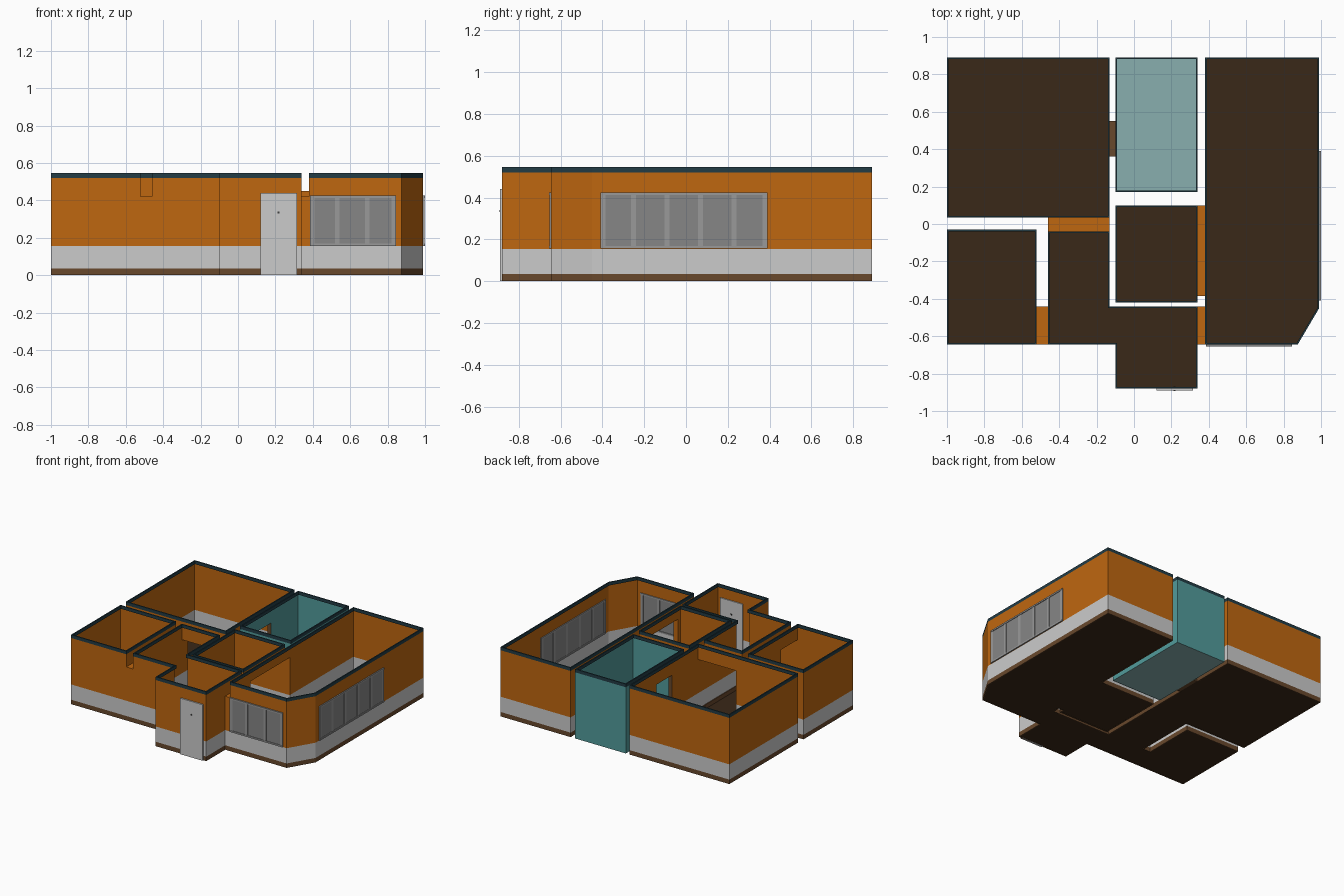
import bpy, bmesh
from mathutils import Vector

if "Cube" in bpy.data.objects:
    bpy.data.objects.remove(bpy.data.objects["Cube"])


def material(name, rgb):
    m = bpy.data.materials.new(name)
    m.diffuse_color = (*rgb, 1)
    m.use_nodes = True
    m.node_tree.nodes["Principled BSDF"].inputs["Base Color"].default_value = m.diffuse_color
    return m


ORANGE = material("orange_paint", (0.52, 0.135, 0.005))
BROWN = material("brown_skirting", (0.14, 0.065, 0.025))
FLOOR = material("dark_floor", (0.042, 0.021, 0.009))
CROWN = material("dark_crown", (0.016, 0.045, 0.06))
TEAL = material("teal_tile", (0.085, 0.33, 0.33))
PALE = material("pale_teal_floor", (0.25, 0.43, 0.43))
PANE = material("window_pane", (0.24, 0.24, 0.24))
FRAME = material("window_frame", (0.32, 0.32, 0.32))
METAL = material("dark_metal", (0.05, 0.05, 0.05))

TOP, CROWN_Z, WAIST, SKIRT = 0.545, 0.52, 0.155, 0.035


def finish(name, bm, mat):
    bmesh.ops.remove_doubles(bm, verts=bm.verts, dist=1e-5)
    me = bpy.data.meshes.new(name)
    bm.to_mesh(me)
    bm.free()
    ob = bpy.data.objects.new(name, me)
    bpy.context.collection.objects.link(ob)
    if mat:
        me.materials.append(mat)
    return ob


def sheets(name, mat, segs, thick=0):
    """Upright sheets along (p, q, z0, z1); thickness grows inward."""
    bm = bmesh.new()
    for p, q, z0, z1 in segs:
        bm.faces.new([bm.verts.new(v) for v in
                      ((*p, z0), (*q, z0), (*q, z1), (*p, z1))])
    ob = finish(name, bm, mat)
    if thick:
        mod = ob.modifiers.new("thickness", 'SOLIDIFY')
        mod.thickness, mod.offset, mod.use_even_offset = thick, -1, True


def flat(name, mat, pts, z):
    bm = bmesh.new()
    bm.faces.new([bm.verts.new((*p, z)) for p in pts])
    finish(name, bm, mat)


def box(name, mat, lo, hi):
    bm = bmesh.new()
    bmesh.ops.create_cube(bm, size=1)
    lo, hi = Vector(lo), Vector(hi)
    for v in bm.verts:
        v.co = (lo + hi) / 2 + v.co * (hi - lo)
    return finish(name, bm, mat)


def rect(x0, y0, x1, y1):
    return [(x0, y0), (x1, y0), (x1, y1), (x0, y1)]


# passages: name, axis walked along, (x0, y0, x1, y1), lintel height
PASSAGES = [
    ("bath_passage", 0, (-0.13, 0.36, -0.10, 0.55), 0.42),
    ("living_passage", 1, (-0.46, -0.04, -0.13, 0.035), 0.42),
    ("bedroom_passage", 0, (-0.52, -0.645, -0.46, -0.44), 0.42),
    ("entry_passage", 0, (0.34, -0.645, 0.38, -0.44), 0.42),
    ("kitchen_passage", 0, (0.34, -0.385, 0.38, 0.10), 0.45),
]


def split_edge(p, q):
    """Yield (a, b, opening_top) pieces of a wall edge."""
    for axis in (0, 1):
        if abs(p[axis] - q[axis]) > 1e-4:
            continue
        o = 1 - axis
        lo, hi = min(p[o], q[o]), max(p[o], q[o])
        cuts = []
        for _, ax, r, top in PASSAGES:
            if ax == axis and min(abs(p[axis] - r[axis]), abs(p[axis] - r[axis + 2])) < 1e-4:
                a, b = max(lo, r[o]), min(hi, r[o + 2])
                if b - a > 1e-4:
                    cuts.append((a, b, top))
        parts, at = [], lo
        for a, b, top in sorted(cuts):
            parts += [(at, a, 0), (a, b, top)]
            at = b
        parts.append((at, hi, 0))
        for a, b, top in parts:
            if b - a > 1e-4:
                if q[o] < p[o]:
                    a, b = b, a
                ends = [(p[0], t) if axis == 0 else (t, p[1]) for t in (a, b)]
                yield ends[0], ends[1], top
        return
    yield p, q, 0


def band(name, mat, poly, z0, z1, thick=0):
    segs = []
    for p, q in zip(poly, poly[1:] + poly[:1]):
        segs += [(a, b, max(z0, top), z1) for a, b, top in split_edge(p, q) if top < z1]
    sheets(name, mat, segs, thick)


# rooms, outlines counter-clockwise
ROOMS = {
    "living_room": rect(-1, 0.035, -0.13, 0.89),
    "bedroom": rect(-1, -0.645, -0.52, -0.03),
    "hall": [(-0.46, -0.645), (-0.10, -0.645), (-0.10, -0.88), (0.34, -0.88),
             (0.34, -0.44), (-0.13, -0.44), (-0.13, -0.04), (-0.46, -0.04)],
    "kitchen": rect(-0.10, -0.42, 0.34, 0.10),
    "bathroom": rect(-0.10, 0.17, 0.34, 0.89),
    "long_room": [(0.38, -0.645), (0.875, -0.645), (0.99, -0.45), (0.99, 0.89), (0.38, 0.89)],
}
for name, poly in ROOMS.items():
    wet = name == "bathroom"
    flat(name + "_floor", PALE if wet else FLOOR, poly, 0.002)
    band(name + "_crown", CROWN, poly, CROWN_Z, TOP, 0.009)
    if wet:
        band(name + "_wall", TEAL, poly, 0, CROWN_Z)
    else:
        band(name + "_skirting", BROWN, poly, 0, SKIRT, 0.006)
        band(name + "_wainscot", None, poly, SKIRT, WAIST)
        band(name + "_wall", ORANGE, poly, WAIST, CROWN_Z)

# passages through the wall gaps
for name, axis, r, top in PASSAGES:
    c = rect(*r)
    sides = [(c[0], c[1]), (c[2], c[3])] if axis == 0 else [(c[1], c[2]), (c[3], c[0])]
    wood = name == "bath_passage"
    flat(name + "_floor", BROWN if wood else FLOOR, c, 0.002)
    flat(name + "_lintel", BROWN if wood else ORANGE, c, top)
    for part, mat, z0, z1 in (("skirting", BROWN, 0, SKIRT), ("wainscot", None, SKIRT, WAIST),
                              ("wall", ORANGE, WAIST, top)):
        sheets(f"{name}_{part}", BROWN if wood else mat, [(p, q, z0, z1) for p, q in sides])


# windows: panes with slim frames straddling the wall
def window(name, axis, at, stops):
    def bar(part, mat, a, b, z0, z1, d):
        lo, hi = [0, 0, z0], [0, 0, z1]
        lo[axis], hi[axis] = a, b
        lo[1 - axis], hi[1 - axis] = at - d, at + d
        box(f"{name}_{part}", mat, lo, hi)
    z0, z1 = 0.157, 0.425
    bar("pane", PANE, stops[0], stops[-1], z0, z1, 0.004)
    bar("sill", FRAME, stops[0], stops[-1], z0, z0 + 0.012, 0.009)
    bar("head", FRAME, stops[0], stops[-1], z1 - 0.012, z1, 0.009)
    for i, s in enumerate(stops):
        a = min(max(s - 0.012, stops[0]), stops[-1] - 0.024)
        bar(f"mullion_{i}", FRAME, a, a + 0.024, z0, z1, 0.007)


window("front_window", 0, -0.647, [0.385, 0.53, 0.69, 0.845])
window("side_window", 1, 0.991, [-0.41 + 0.16 * i for i in range(6)])

# front door with peephole
box("front_door", None, (0.12, -0.89, 0), (0.315, -0.872, 0.44))
box("door_peephole", METAL, (0.212, -0.893, 0.33), (0.222, -0.869, 0.34))
